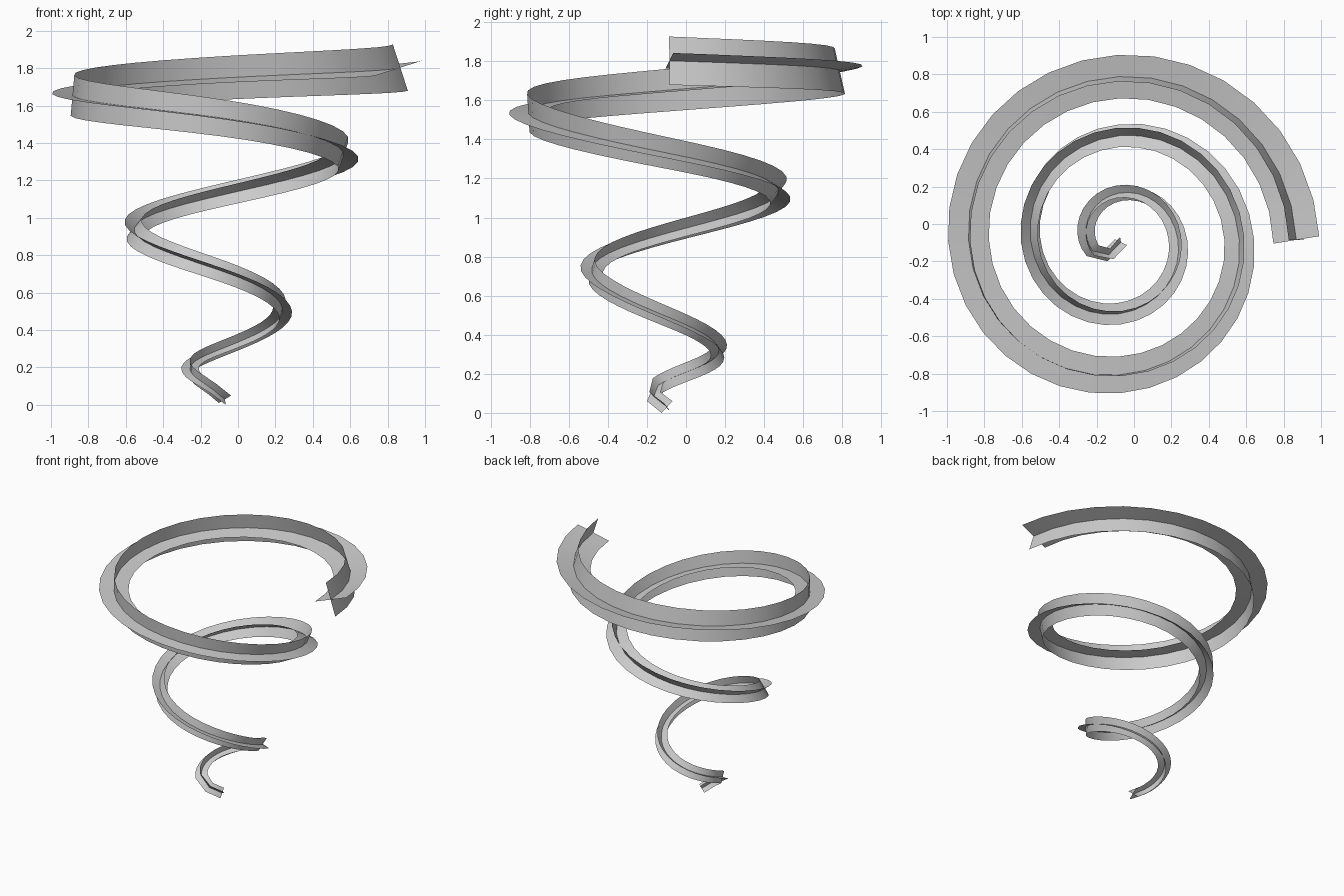
import bpy, bmesh, math
from mathutils import Vector

if "Cube" in bpy.data.objects:
    bpy.data.objects.remove(bpy.data.objects["Cube"])

CX, CY = -0.08, -0.085          # spiral axis
STEPS = 8                       # samples per quarter turn
# radius, height and ribbon half-width at each quarter turn, from the top down
RADIUS = [0.948, 0.873, 0.805, 0.722, 0.643, 0.557, 0.473, 0.395, 0.315, 0.25, 0.17, 0.10]
HEIGHT = [1.81, 1.755, 1.66, 1.54, 1.335, 1.13, 0.93, 0.72, 0.495, 0.31, 0.18, 0.06]
WIDTH = [0.13, 0.119, 0.109, 0.098, 0.084, 0.074, 0.065, 0.059, 0.053, 0.049, 0.046, 0.042]


def sample(vals, t):
    """Smooth interpolation through quarter-turn values."""
    i = min(int(t), len(vals) - 2)
    f = t - i
    b, c = vals[i], vals[i + 1]
    a = vals[i - 1] if i > 0 else 2 * b - c
    d = vals[i + 2] if i + 2 < len(vals) else 2 * c - b
    return 0.5 * (2 * b + (c - a) * f + (2 * a - 5 * b + 4 * c - d) * f * f
                  + (3 * b - a - 3 * c + d) * f ** 3)


# spiral path, finishing with a short inward hook at the foot
path, half = [], []
for k in range(10 * STEPS + 3):
    t = k / STEPS
    ang = t * math.pi / 2
    r = sample(RADIUS, t)
    path.append(Vector((CX + r * math.cos(ang), CY + r * math.sin(ang), sample(HEIGHT, t))))
    half.append(sample(WIDTH, t))
path += [Vector((-0.135, -0.165, 0.09)), Vector((-0.07, -0.097, 0.037))]
half += [0.042, 0.041]

# twist-free frames carried down the path, starting with a slight inward lean
lean = math.radians(-18)
up = Vector((math.sin(lean), 0, math.cos(lean)))
ups, sides = [], []
n = len(path)
for i in range(n):
    before = (path[i] - path[i - 1]).normalized() if i > 0 else Vector()
    after = (path[i + 1] - path[i]).normalized() if i < n - 1 else Vector()
    tangent = (before + after).normalized()
    up = (up - tangent * up.dot(tangent)).normalized()
    ups.append(up.copy())
    sides.append(tangent.cross(up))


def ribbon(name, dirs):
    bm = bmesh.new()
    rows = [[bm.verts.new(p + d * w * s) for s in (-1, 0, 1)]
            for p, d, w in zip(path, dirs, half)]
    for a, b in zip(rows, rows[1:]):
        for j in range(2):
            bm.faces.new((a[j], a[j + 1], b[j + 1], b[j])).smooth = True
    me = bpy.data.meshes.new(name)
    bm.to_mesh(me)
    bm.free()
    ob = bpy.data.objects.new(name, me)
    bpy.context.collection.objects.link(ob)
    return ob


# two crossing ribbons form the plus-shaped section
parts = [ribbon("upright_ribbon", ups), ribbon("flat_ribbon", sides)]

# stand on the ground
low = min(v.co.z for o in parts for v in o.data.vertices)
for o in parts:
    for v in o.data.vertices:
        v.co.z -= low
